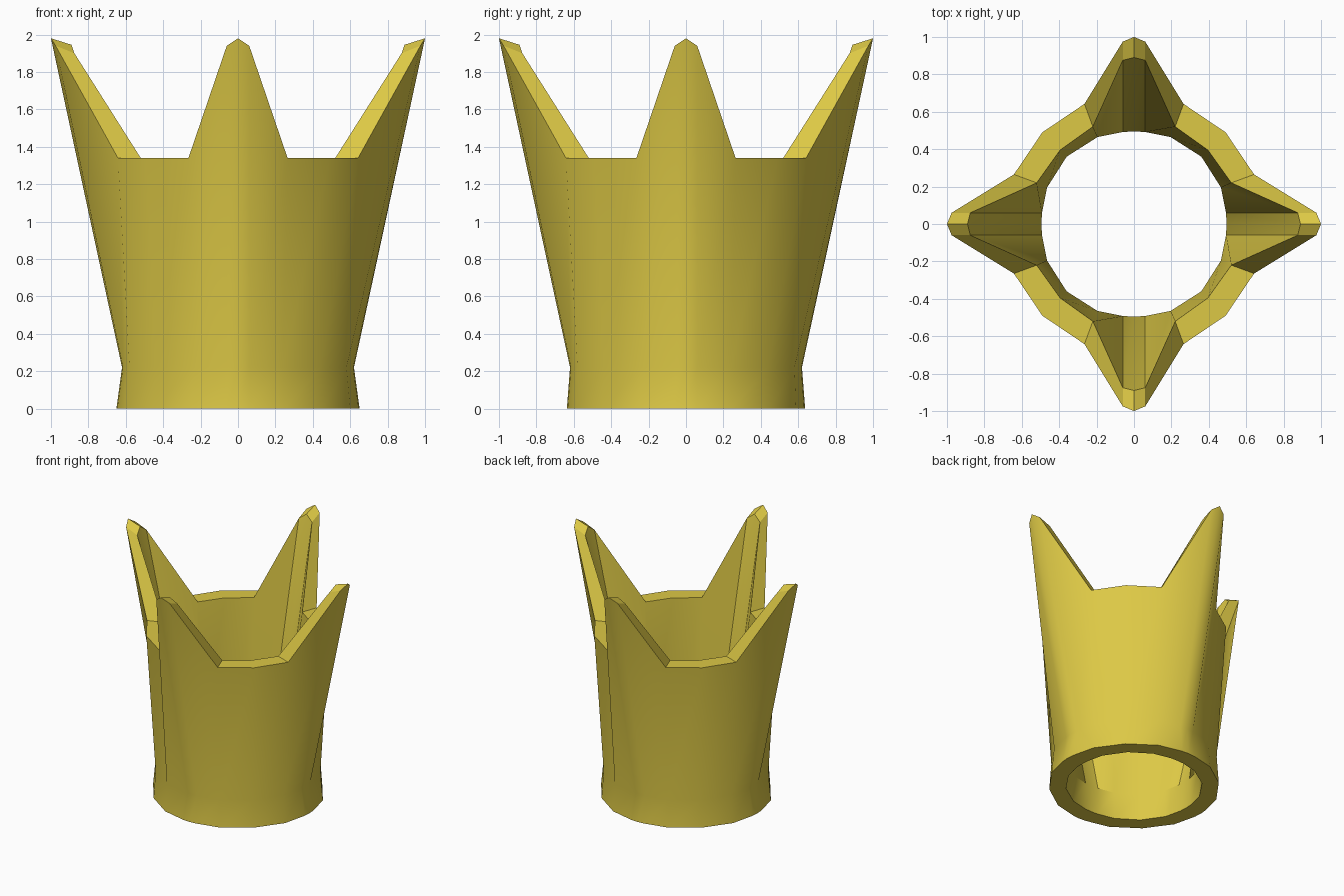
import bpy
import bmesh
import math
from mathutils import Matrix

if "Cube" in bpy.data.objects:
    bpy.data.objects.remove(bpy.data.objects["Cube"])

# Column cross-sections for half a spike, each running:
# outer base, outer waist, outer top, inner top, inner waist, inner base (x, y, z)
CENTRE = [(0.65, 0, 0), (0.62, 0, 0.22), (1.0, 0, 1.98),
          (0.89, 0, 1.945), (0.495, 0, 0.22), (0.51, 0, 0)]
EDGE = [(0.645, 0.06, 0), (0.615, 0.06, 0.22), (0.975, 0.06, 1.94),
        (0.875, 0.06, 1.90), (0.492, 0.06, 0.22), (0.507, 0.06, 0)]
FOOT = [(0.60, 0.25, 0), (0.58, 0.24, 0.22), (0.642, 0.265, 1.34),
        (0.52, 0.22, 1.34), (0.465, 0.195, 0.22), (0.475, 0.2, 0)]
VALLEY = [(0.455, 0.455, 0), (0.44, 0.44, 0.22), (0.49, 0.49, 1.34),
          (0.395, 0.395, 1.34), (0.36, 0.36, 0.22), (0.365, 0.365, 0)]


def mirrored(column):
    return [(x, -y, z) for x, y, z in column]


# One quarter of the crown, repeated four times around z
quarter = [mirrored(FOOT), mirrored(EDGE), CENTRE, EDGE, FOOT, VALLEY]
bm = bmesh.new()
columns = []
for k in range(4):
    turn = Matrix.Rotation(k * math.pi / 2, 3, 'Z')
    for column in quarter:
        verts = [bm.verts.new(p) for p in column]
        for v in verts:
            v.co = turn @ v.co
            if v.co.z == 0:
                v.co.y *= 0.98  # base ring is slightly narrower front to back
        columns.append(verts)

# Skin neighbouring columns into a closed wall
for i, a in enumerate(columns):
    b = columns[(i + 1) % len(columns)]
    for j in range(6):
        n = (j + 1) % 6
        bm.faces.new((a[j], b[j], b[n], a[n]))
bmesh.ops.recalc_face_normals(bm, faces=bm.faces)

mesh = bpy.data.meshes.new("crown")
bm.to_mesh(mesh)
bm.free()
crown = bpy.data.objects.new("crown", mesh)
bpy.context.collection.objects.link(crown)

# Gold colour
gold = bpy.data.materials.new("gold")
gold.diffuse_color = (0.72, 0.58, 0.06, 1)
gold.use_nodes = True
gold.node_tree.nodes["Principled BSDF"].inputs["Base Color"].default_value = gold.diffuse_color
mesh.materials.append(gold)

# Smooth walls with crisp rims
bpy.context.view_layer.objects.active = crown
crown.select_set(True)
bpy.ops.object.shade_smooth_by_angle(angle=math.radians(30))
